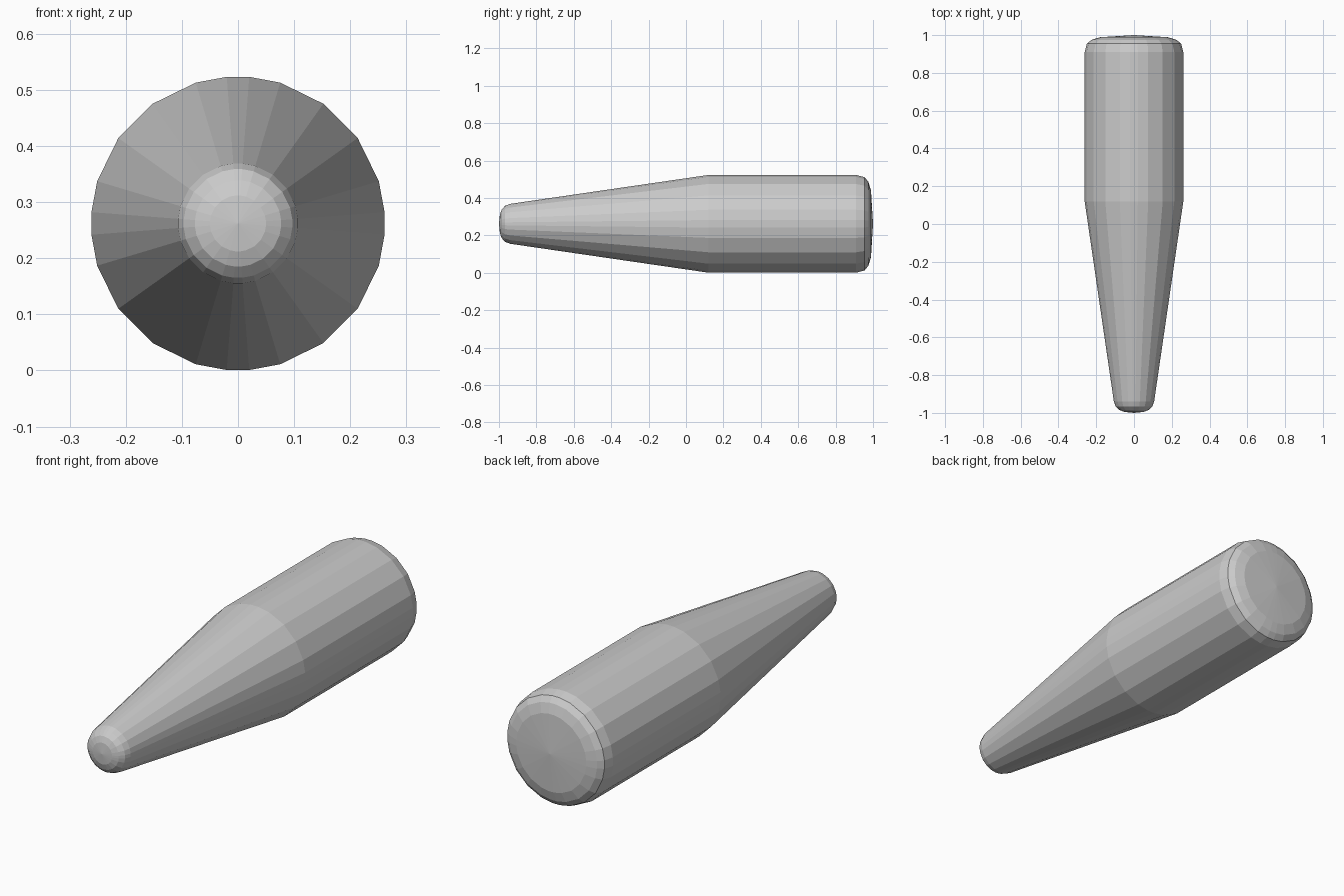
import bpy, bmesh, math

if "Cube" in bpy.data.objects:
    bpy.data.objects.remove(bpy.data.objects["Cube"])

R = 0.262
# Profile along the y axis: (y, radius), narrow nose to wide butt
profile = [(-0.995, 0.05), (-0.985, 0.077), (-0.967, 0.097), (-0.94, 0.107),
           (0.12, R), (0.91, R), (0.955, 0.25), (0.975, 0.225), (0.989, 0.18)]

# Slightly uneven facets, mirrored into all four quadrants
quadrant = [4.4, 16.7, 35.5, 54.5, 73.3, 85.6]
angles = [math.radians(q * 90 + a) for q in range(4) for a in quadrant]
n = len(angles)

# Tapered body, faceted
bm = bmesh.new()
rings = [[bm.verts.new((r * math.sin(a), y, R + r * math.cos(a))) for a in angles]
         for y, r in profile]
for a, b in zip(rings, rings[1:]):
    for i in range(n):
        j = (i + 1) % n
        bm.faces.new((a[i], a[j], b[j], b[i]))

# Shallow domed ends
for ring, y in ((rings[0], -1.0), (rings[-1], 1.0)):
    tip = bm.verts.new((0, y, R))
    for i in range(n):
        bm.faces.new((ring[i], ring[(i + 1) % n], tip))

bmesh.ops.recalc_face_normals(bm, faces=bm.faces)
mesh = bpy.data.meshes.new("tapered_body")
bm.to_mesh(mesh)
bm.free()
bpy.context.collection.objects.link(bpy.data.objects.new("tapered_body", mesh))
